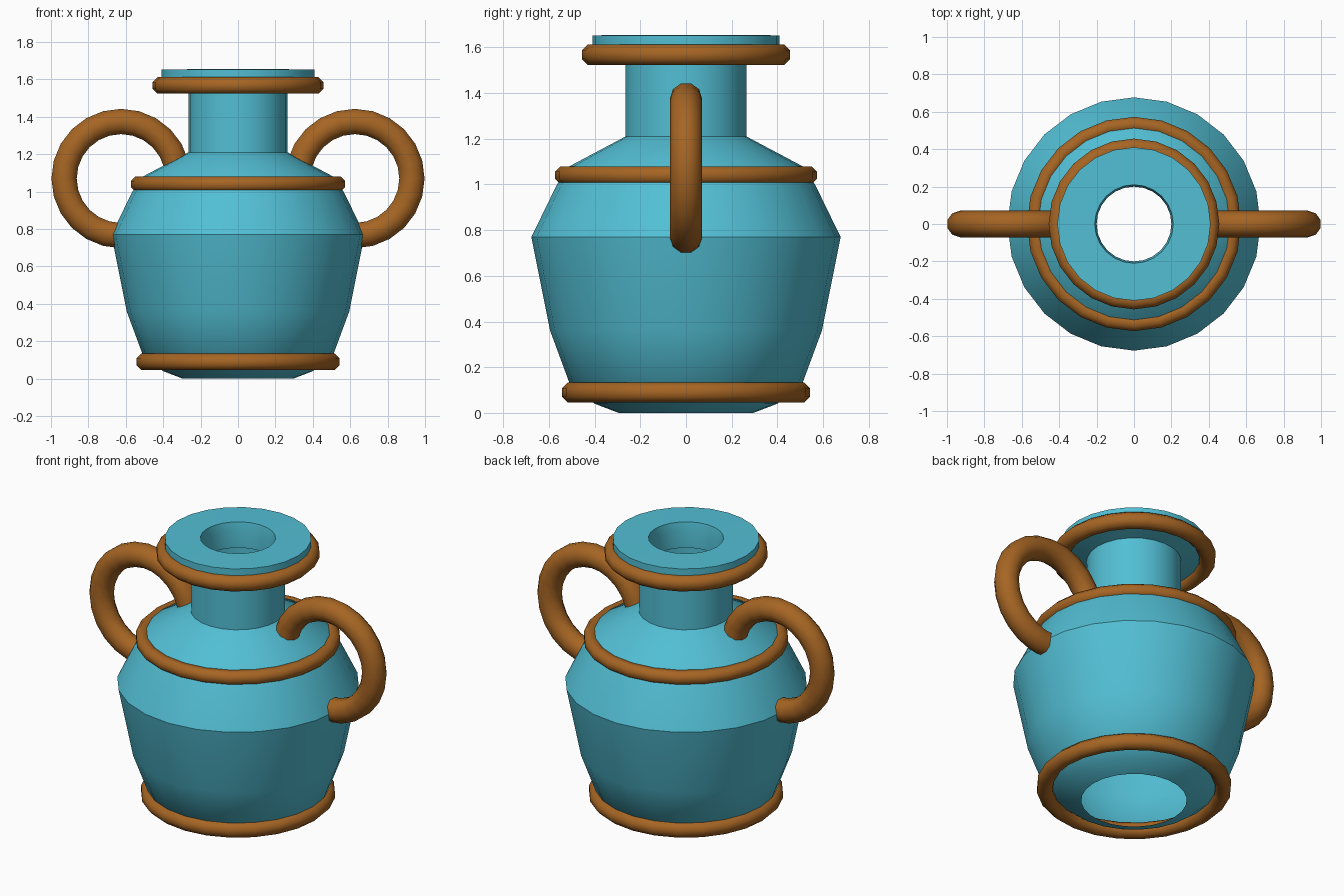
import bpy, bmesh, math
from mathutils import Matrix

if "Cube" in bpy.data.objects:
    bpy.data.objects.remove(bpy.data.objects["Cube"])

SIDES = 24

def material(name, rgb):
    m = bpy.data.materials.new(name)
    m.diffuse_color = (*rgb, 1)
    m.use_nodes = True
    m.node_tree.nodes["Principled BSDF"].inputs["Base Color"].default_value = m.diffuse_color
    return m

BLUE = material("turquoise glaze", (0.085, 0.52, 0.66))
BROWN = material("brown clay", (0.38, 0.13, 0.017))

def finish(name, bm, mat, angle):
    bmesh.ops.recalc_face_normals(bm, faces=bm.faces)
    me = bpy.data.meshes.new(name)
    bm.to_mesh(me)
    bm.free()
    me.materials.append(mat)
    ob = bpy.data.objects.new(name, me)
    bpy.context.collection.objects.link(ob)
    bpy.ops.object.select_all(action='DESELECT')
    ob.select_set(True)
    bpy.context.view_layer.objects.active = ob
    bpy.ops.object.shade_smooth_by_angle(angle=math.radians(angle))
    return ob

def sweep(rows, closed):
    """Join (r, z) profile points into a surface of revolution about z."""
    bm = bmesh.new()
    loops = []
    for r, z in rows:
        loops.append([bm.verts.new((r * math.cos(2 * math.pi * i / SIDES),
                                    r * math.sin(2 * math.pi * i / SIDES), z))
                      for i in range(SIDES)])
    pairs = list(zip(loops, loops[1:]))
    if closed:
        pairs.append((loops[-1], loops[0]))
    for a, b in pairs:
        for i in range(SIDES):
            j = (i + 1) % SIDES
            bm.faces.new((a[i], a[j], b[j], b[i]))
    return bm

def torus(name, major, minor, matrix, sides=8):
    rows = [(major + minor * math.cos(2 * math.pi * (k + 0.5) / sides),
             minor * math.sin(2 * math.pi * (k + 0.5) / sides)) for k in range(sides)]
    bm = sweep(rows, True)
    bm.transform(matrix)
    return finish(name, bm, BROWN, 50)

# Pot: thin shell, open at the foot and the mouth
profile = [(0.295, 0), (0.40, 0.04), (0.51, 0.13), (0.595, 0.36), (0.677, 0.77),
           (0.565, 1.0), (0.51, 1.08), (0.265, 1.21), (0.265, 1.54),
           (0.41, 1.57), (0.41, 1.653), (0.21, 1.655), (0.20, 1.60), (0.20, 1.50)]
finish("pot_body", sweep(profile, False), BLUE, 35)

# Clay bands
for name, major, minor, z in (("foot_band", 0.50, 0.047, 0.09),
                              ("shoulder_band", 0.533, 0.043, 1.04),
                              ("lip_band", 0.412, 0.048, 1.568)):
    torus(name, major, minor, Matrix.Translation((0, 0, z)))

# Ring handles set into the shoulder on both sides
for side, name in ((1, "right_handle"), (-1, "left_handle")):
    torus(name, 0.305, 0.071, Matrix.Translation((side * 0.625, 0, 1.07))
          @ Matrix.Rotation(math.pi / 2, 4, 'X'), 10)
